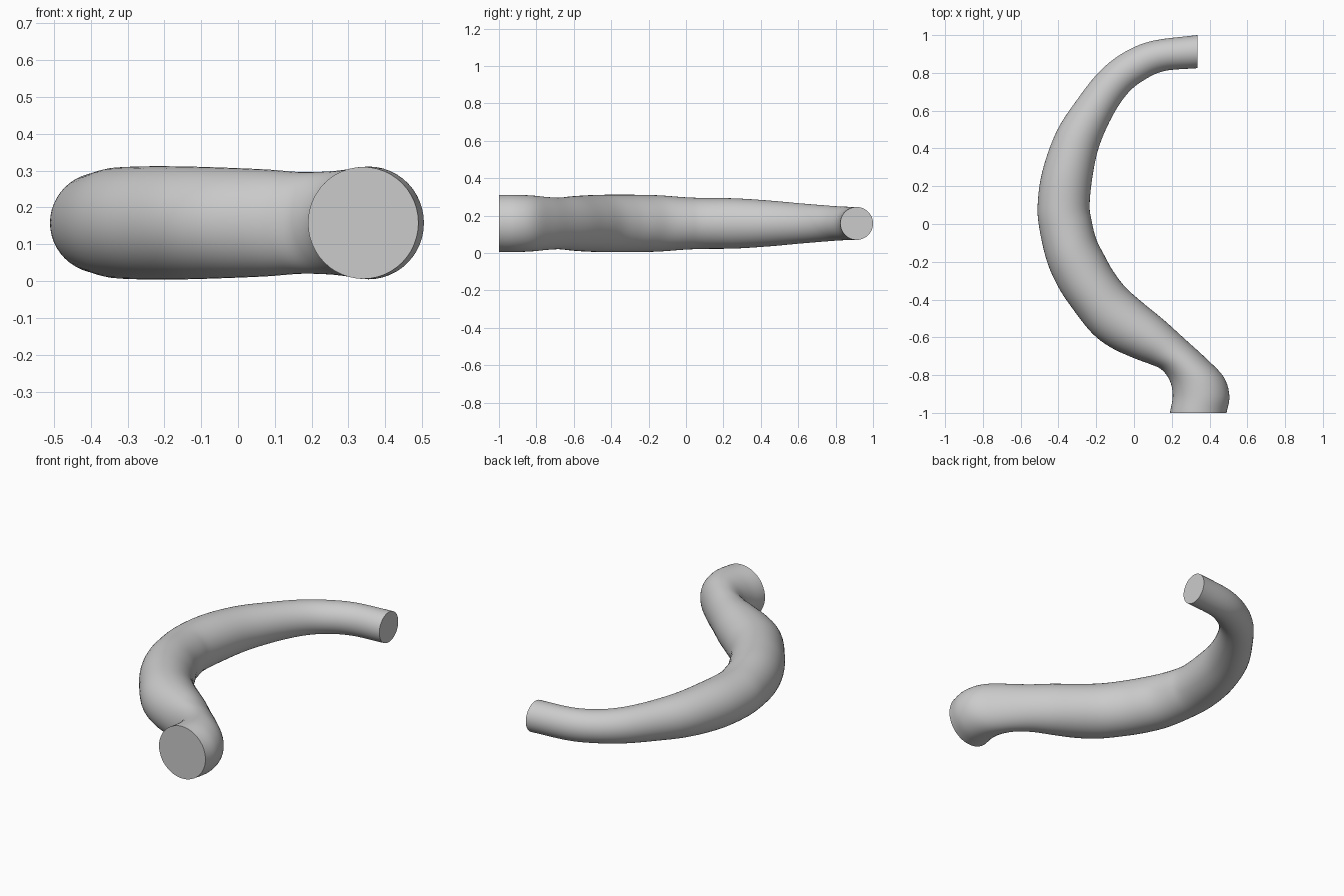
import bpy, bmesh, math
from mathutils import Vector

cube = bpy.data.objects.get("Cube")
if cube:
    bpy.data.objects.remove(cube)

# Stations along the tube: outer edge x, y, inner edge x, y, half height
STATIONS = [
    (.19, -1, .49, -1, .152),
    (.205, -.91, .505, -.91, .153),
    (.19, -.83, .475, -.81, .149),
    (.145, -.77, .38, -.71, .141),
    (.08, -.74, .27, -.61, .138),
    (0, -.71, .16, -.51, .145),
    (-.12, -.655, .05, -.42, .15),
    (-.22, -.58, -.045, -.335, .153),
    (-.32, -.455, -.11, -.25, .154),
    (-.4, -.335, -.155, -.17, .153),
    (-.46, -.2, -.2, -.08, .15),
    (-.5, -.03, -.225, .02, .14),
    (-.51, .1, -.235, .1, .136),
    (-.485, .28, -.22, .25, .134),
    (-.41, .49, -.185, .41, .122),
    (-.3, .66, -.115, .57, .107),
    (-.18, .81, -.035, .69, .096),
    (-.05, .91, .05, .76, .09),
    (.1, .97, .16, .81, .089),
    (.335, 1, .335, .825, .088),
]
STEPS, SIDES, MID_Z = 5, 48, .158


def spline(a, b, c, d, t):
    """Catmull-Rom blend between b and c."""
    return .5 * (2 * b + (c - a) * t + (2 * a - 5 * b + 4 * c - d) * t ** 2
                 + (3 * b - a - 3 * c + d) * t ** 3)


def smooth_stations():
    stations = [Vector(s) for s in STATIONS]
    first = 2 * stations[0] - stations[1]
    last = 2 * stations[-1] - stations[-2]
    padded = [first] + stations + [last]
    for i in range(len(stations) - 1):
        for k in range(STEPS):
            yield spline(*padded[i:i + 4], k / STEPS)
    yield stations[-1]


# Curved tube lofted through elliptical rings
bm = bmesh.new()
rings = []
for ox, oy, ix, iy, height in smooth_stations():
    centre = Vector(((ox + ix) / 2, (oy + iy) / 2, MID_Z))
    across = Vector((ix - ox, iy - oy, 0)) / 2
    up = Vector((0, 0, height))
    angles = [math.tau * k / SIDES for k in range(SIDES)]
    rings.append([bm.verts.new(centre + across * math.cos(a) + up * math.sin(a))
                  for a in angles])
for lower, upper in zip(rings, rings[1:]):
    for k in range(SIDES):
        n = (k + 1) % SIDES
        bm.faces.new((lower[k], lower[n], upper[n], upper[k]))

# Flat end caps
bm.faces.new(rings[0])
bm.faces.new(rings[-1])
bmesh.ops.recalc_face_normals(bm, faces=bm.faces)

mesh = bpy.data.meshes.new("curved_tube")
bm.to_mesh(mesh)
bm.free()
tube = bpy.data.objects.new("curved_tube", mesh)
bpy.context.collection.objects.link(tube)

# Plain grey
grey = bpy.data.materials.new("light_grey")
grey.use_nodes = True
colour = (.6, .6, .6, 1)
grey.diffuse_color = colour
grey.node_tree.nodes["Principled BSDF"].inputs["Base Color"].default_value = colour
mesh.materials.append(grey)

bpy.context.view_layer.objects.active = tube
tube.select_set(True)
bpy.ops.object.shade_smooth_by_angle(angle=math.radians(40))
